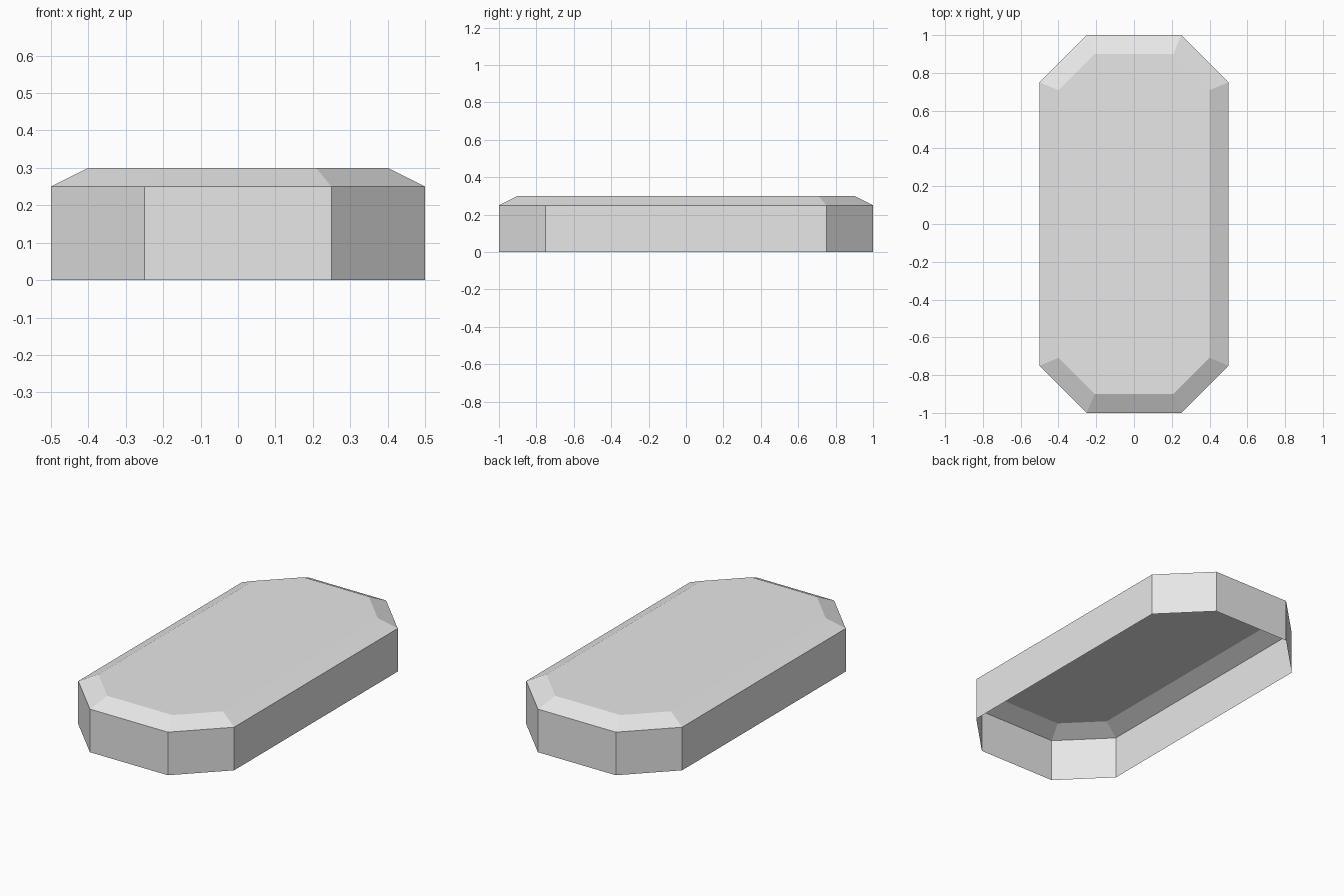
import bpy
import bmesh

cube = bpy.data.objects.get("Cube")
if cube:
    bpy.data.objects.remove(cube, do_unlink=True)

WIDTH, LENGTH, CORNER = 1.0, 2.0, 0.25
WALL, RIM, RISE = 0.25, 0.1, 0.05

# Plain grey material
grey = bpy.data.materials.new("light_grey")
grey.use_nodes = True
colour = (0.8, 0.8, 0.8, 1.0)
grey.diffuse_color = colour
grey.node_tree.nodes["Principled BSDF"].inputs["Base Color"].default_value = colour

bm = bmesh.new()

# Chamfered rectangle outline, counter-clockwise
x, y = WIDTH / 2, LENGTH / 2
outline = [(x, y - CORNER), (x - CORNER, y), (CORNER - x, y), (-x, y - CORNER),
           (-x, CORNER - y), (CORNER - x, -y), (x - CORNER, -y), (x, CORNER - y)]
lid = bm.faces.new([bm.verts.new((px, py, WALL)) for px, py in outline])

# Vertical walls, open underneath
rim_edges = list(lid.edges)
skirt = bmesh.ops.extrude_edge_only(bm, edges=rim_edges)["geom"]
bmesh.ops.translate(bm, vec=(0, 0, -WALL),
                    verts=[v for v in skirt if isinstance(v, bmesh.types.BMVert)])

# Sloped border around the raised flat top
bmesh.ops.inset_individual(bm, faces=[lid], thickness=RIM, use_even_offset=True)
bmesh.ops.translate(bm, vec=(0, 0, RISE), verts=list(lid.verts))

bmesh.ops.recalc_face_normals(bm, faces=bm.faces[:])
lid.normal_update()
if lid.normal.z < 0:
    bmesh.ops.reverse_faces(bm, faces=bm.faces[:])

mesh = bpy.data.meshes.new("chamfered_slab")
bm.to_mesh(mesh)
bm.free()
mesh.materials.append(grey)
slab = bpy.data.objects.new("chamfered_slab", mesh)
bpy.context.collection.objects.link(slab)
